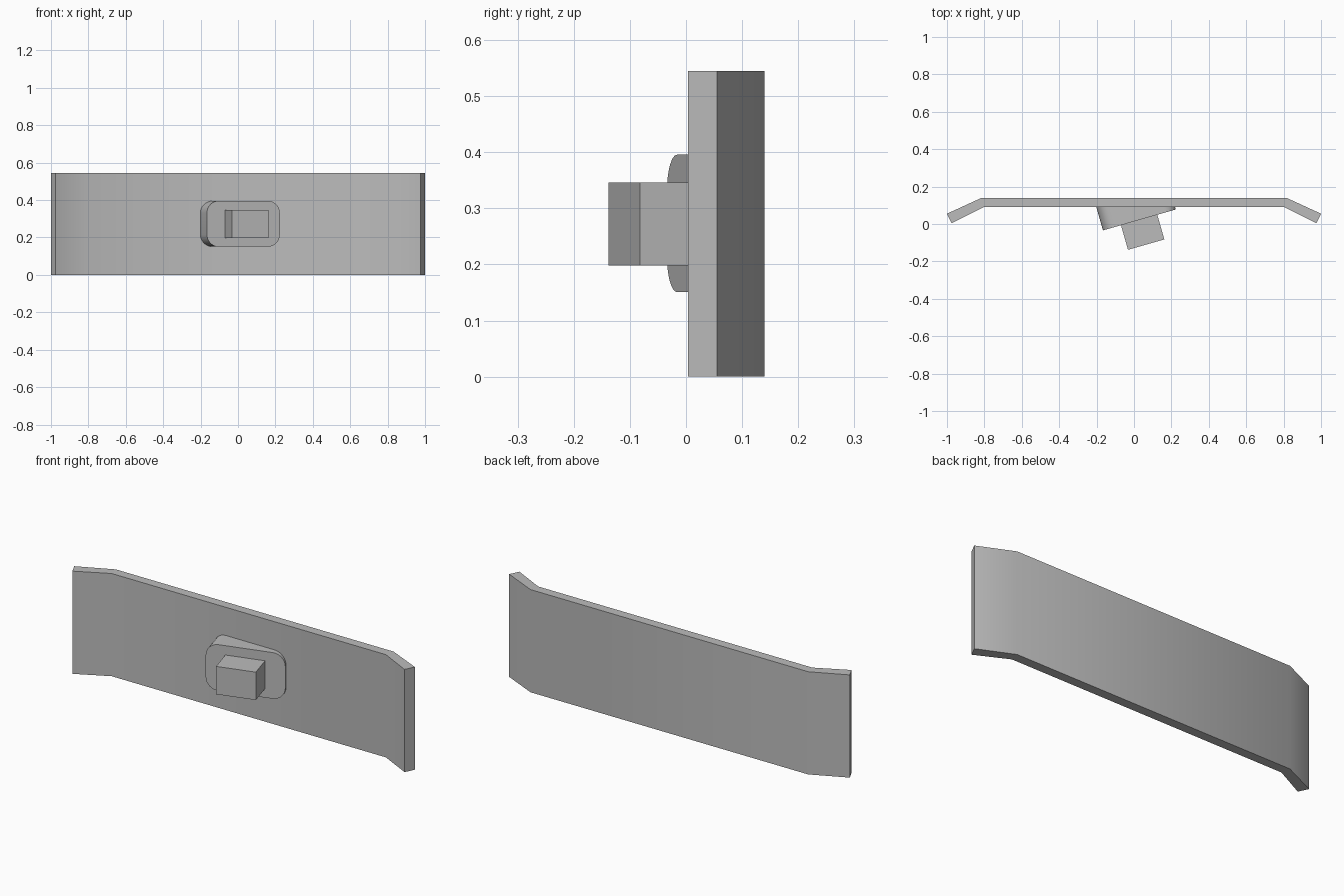
import bpy, bmesh, math
from mathutils import Matrix, Vector

if "Cube" in bpy.data.objects:
    bpy.data.objects.remove(bpy.data.objects["Cube"])

steel = bpy.data.materials.new("grey steel")
steel.diffuse_color = (0.5, 0.5, 0.5, 1)
steel.use_nodes = True
steel.node_tree.nodes["Principled BSDF"].inputs["Base Color"].default_value = steel.diffuse_color


def prism(name, points, matrix, depth, cut_y=None):
    """Extrude a flat outline along local z, place it, optionally trim it at y = cut_y."""
    bm = bmesh.new()
    face = bm.faces.new([bm.verts.new((u, v, 0)) for u, v in points])
    ext = bmesh.ops.extrude_face_region(bm, geom=[face])
    new = [g for g in ext["geom"] if isinstance(g, bmesh.types.BMVert)]
    bmesh.ops.translate(bm, verts=new, vec=(0, 0, depth))
    bm.transform(matrix)
    if cut_y is not None:
        cut = bmesh.ops.bisect_plane(
            bm, geom=bm.verts[:] + bm.edges[:] + bm.faces[:],
            plane_co=(0, cut_y, 0), plane_no=(0, 1, 0), clear_outer=True)
        edges = [g for g in cut["geom_cut"] if isinstance(g, bmesh.types.BMEdge)]
        bmesh.ops.holes_fill(bm, edges=edges)
    bmesh.ops.recalc_face_normals(bm, faces=bm.faces[:])
    mesh = bpy.data.meshes.new(name)
    bm.to_mesh(mesh)
    bm.free()
    mesh.materials.append(steel)
    obj = bpy.data.objects.new(name, mesh)
    bpy.context.collection.objects.link(obj)
    return obj


def smooth(obj):
    bpy.ops.object.select_all(action="DESELECT")
    obj.select_set(True)
    bpy.context.view_layer.objects.active = obj
    bpy.ops.object.shade_smooth_by_angle(angle=math.radians(30))


def rounded_rect(w, h, r, n=8):
    pts = []
    for i, (sx, sy) in enumerate([(1, 1), (-1, 1), (-1, -1), (1, -1)]):
        for k in range(n + 1):
            a = math.pi / 2 * (i + k / n)
            pts.append((sx * (w / 2 - r) + r * math.cos(a),
                        sy * (h / 2 - r) + r * math.sin(a)))
    return pts


# Bent blade: mirrored plan profile pulled upward
back = [(0.815, 0.14), (1.0, 0.055)]
front = [(0.975, 0.004), (0.805, 0.09)]
right = back + front
plan = right + [(-x, y) for x, y in reversed(right)]
smooth(prism("blade", plan, Matrix(), 0.545))

# Tilted frame for the mount: u along the face, v up, w into the blade
ang = math.radians(16)
u = Vector((math.cos(ang), math.sin(ang), 0))
v = Vector((0, 0, 1))
w = Vector((-math.sin(ang), math.cos(ang), 0))


def frame(origin):
    m = Matrix((u, v, w)).transposed().to_4x4()
    m.translation = origin
    return m


# Wedge pad with rounded corners, trimmed flush with the blade
corner = Vector((-0.166, -0.034, 0.273))
pad = prism("wedge_pad", rounded_rect(0.405, 0.245, 0.065),
            frame(corner + u * 0.2025), 0.2, cut_y=0.0905)
smooth(pad)

# Square lug standing on the pad
lug_corner = Vector((-0.032, -0.138, 0.272))
lug_mid = lug_corner + u * 0.101
lug = prism("lug", [(-0.101, -0.074), (0.101, -0.074), (0.101, 0.074), (-0.101, 0.074)],
            frame(lug_mid), 0.14)

# Pin hole through the lug
n = 32
circle = [(0.02 * math.cos(2 * math.pi * i / n), 0.02 * math.sin(2 * math.pi * i / n))
          for i in range(n)]
hole_frame = Matrix((v, w, u)).transposed().to_4x4()
hole_frame.translation = lug_mid + w * 0.066 - u * 0.2
cutter = prism("pin_hole_cutter", circle, hole_frame, 0.4)
cutter.hide_render = True
cutter.hide_set(True)
mod = lug.modifiers.new("pin_hole", "BOOLEAN")
mod.operation = "DIFFERENCE"
mod.solver = "EXACT"
mod.object = cutter
smooth(lug)
